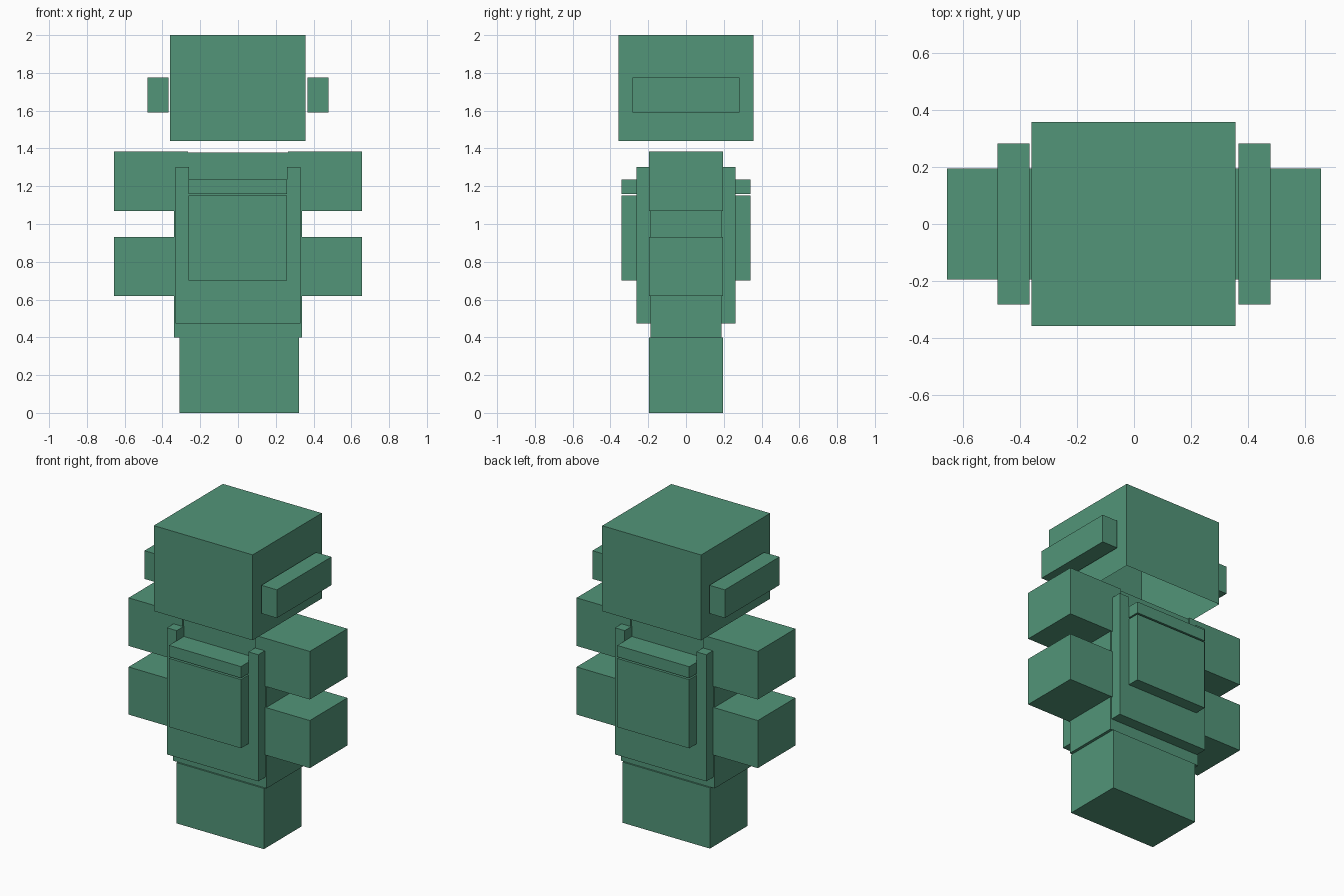
import bpy
import bmesh

cube = bpy.data.objects.get("Cube")
if cube:
    bpy.data.objects.remove(cube, do_unlink=True)

green = bpy.data.materials.new("sea_green")
green.use_nodes = True
green.diffuse_color = (0.085, 0.30, 0.19, 1)
green.node_tree.nodes["Principled BSDF"].inputs["Base Color"].default_value = green.diffuse_color


def box(name, x, y, z, open_bottom=False):
    """Box spanning the given (min, max) ranges."""
    bm = bmesh.new()
    bmesh.ops.create_cube(bm, size=1)
    for v in bm.verts:
        v.co = [r[1] if c > 0 else r[0] for c, r in zip(v.co, (x, y, z))]
    if open_bottom:
        bm.normal_update()
        down = [f for f in bm.faces if f.normal.z < -0.5]
        bmesh.ops.delete(bm, geom=down, context="FACES_ONLY")
    mesh = bpy.data.meshes.new(name)
    bm.to_mesh(mesh)
    bm.free()
    mesh.materials.append(green)
    obj = bpy.data.objects.new(name, mesh)
    bpy.context.collection.objects.link(obj)
    return obj


def span(a, b, sign):
    """Range from a to b, mirrored when sign is negative."""
    return tuple(sorted((a * sign, b * sign)))


# Head shell, torso and legs
box("head", (-0.36, 0.357), (-0.358, 0.358), (1.44, 2.0), open_bottom=True)
box("torso", (-0.34, 0.34), (-0.188, 0.188), (0.40, 1.378))
box("legs", (-0.31, 0.324), (-0.195, 0.195), (0.0, 0.398))

# Ears and the two pairs of arms
for side, sx in (("left", 1), ("right", -1)):
    box(side + "_ear", span(0.368, 0.48, sx), (-0.283, 0.283), (1.59, 1.775))
    box(side + "_upper_arm", span(0.265, 0.657, sx), (-0.195, 0.195), (1.07, 1.385))
    box(side + "_lower_arm", span(0.265, 0.657, sx), (-0.195, 0.195), (0.62, 0.932))

# Bib, straps, pocket and flap on the front and back
for face, sy in (("front", -1), ("back", 1)):
    layer = span(0.188, 0.263, sy)
    raised = span(0.263, 0.341, sy)
    box(face + "_bib", (-0.26, 0.26), layer, (0.472, 1.235))
    for side, sx in (("left", 1), ("right", -1)):
        box(f"{face}_{side}_strap", span(0.26, 0.331, sx), layer, (0.472, 1.302))
    box(face + "_pocket", (-0.262, 0.26), raised, (0.70, 1.15))
    box(face + "_flap", (-0.262, 0.26), raised, (1.16, 1.235))
